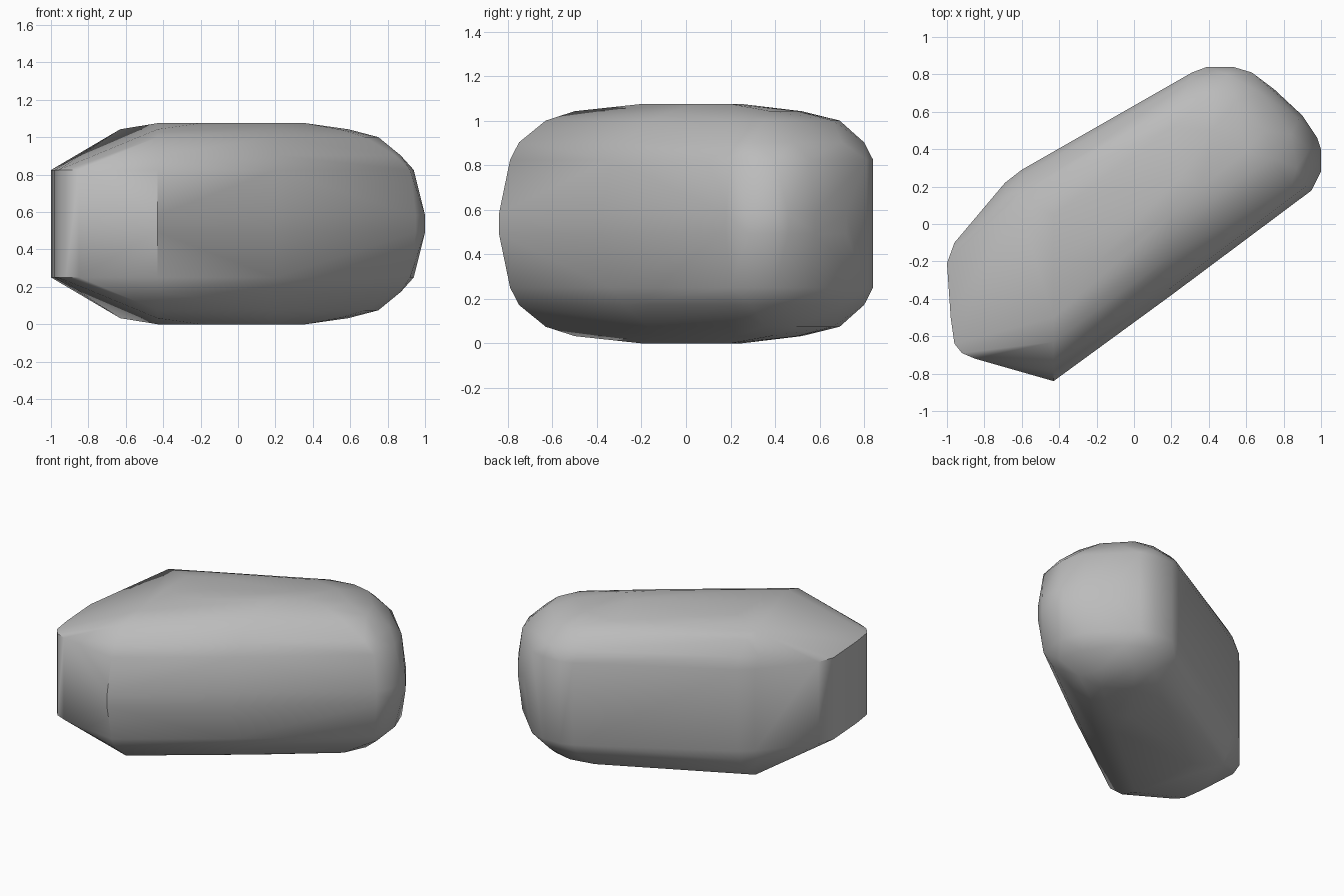
import bpy
import bmesh
import math

default_cube = bpy.data.objects.get("Cube")
if default_cube:
    bpy.data.objects.remove(default_cube, do_unlink=True)

HALF_HEIGHT = 0.5375

# Horizontal outlines, each with its distance from the middle height.
# The stone is symmetric above and below that height.

# rounded belly along the long bulging side and the blunt end
belly = [(-.43, -.84), (.2, -.38), (.95, .18), (1, .28), (1, .4),
         (.98, .46), (.9, .58), (.75, .72)]

# top of the flat end wall and of the blunt end
wall = [(-1, -.21), (-.98, -.5), (-.96, -.64), (-.92, -.69), (-.85, -.72),
        (-.43, -.79), (.2, -.34), (.92, .2), (.94, .4), (.88, .56),
        (.63, .81), (.53, .84), (.39, .84), (.31, .81), (-.6, .29),
        (-.69, .22), (-.96, -.1)]

# upper edge of the long flat side
shoulder = [(-.43, -.75), (.2, -.28), (.84, .2), (.87, .3), (.84, .48),
            (.68, .7), (.5, .8), (.3, .77), (-.6, .26), (-.69, .18)]

# chamfer between the sides and the top
chamfer = [(-.43, -.63), (.2, -.17), (.68, .2), (.75, .35), (.7, .5),
           (.55, .66), (.42, .69), (.25, .66), (-.61, .19)]

# gently domed top
dome = [(-.63, .13), (-.43, -.5), (.2, -.06), (.54, .22), (.59, .38),
        (.42, .5), (.2, .52)]
crown = [(-.43, -.2), (-.43, .05), (-.2, .15), (.25, .25), (.36, .2),
         (.2, .05), (-.2, -.2)]

levels = [(belly, .045), (wall, .287), (shoulder, .365),
          (chamfer, .463), (dome, .505), (crown, HALF_HEIGHT)]


def make_material(name, color):
    material = bpy.data.materials.new(name)
    material.use_nodes = True
    material.diffuse_color = color
    material.node_tree.nodes["Principled BSDF"].inputs["Base Color"].default_value = color
    return material


def hull_object(name, levels, material):
    """Wrap mirrored outlines in one convex skin."""
    bm = bmesh.new()
    for outline, offset in levels:
        for side in (-1, 1):
            for x, y in outline:
                bm.verts.new((x, y, HALF_HEIGHT + side * offset))
    bmesh.ops.convex_hull(bm, input=list(bm.verts))
    # drop points that ended up inside the skin
    loose = [v for v in bm.verts if not v.link_faces]
    bmesh.ops.delete(bm, geom=loose, context="VERTS")
    bmesh.ops.recalc_face_normals(bm, faces=list(bm.faces))
    mesh = bpy.data.meshes.new(name)
    bm.to_mesh(mesh)
    bm.free()
    mesh.materials.append(material)
    obj = bpy.data.objects.new(name, mesh)
    bpy.context.collection.objects.link(obj)
    return obj


# Stone body
grey = make_material("stone_grey", (0.5, 0.5, 0.5, 1))
stone = hull_object("stone", levels, grey)

# Soft shading, keeping the crease and the end wall crisp
bpy.ops.object.select_all(action="DESELECT")
stone.select_set(True)
bpy.context.view_layer.objects.active = stone
bpy.ops.object.shade_smooth_by_angle(angle=math.radians(42))
